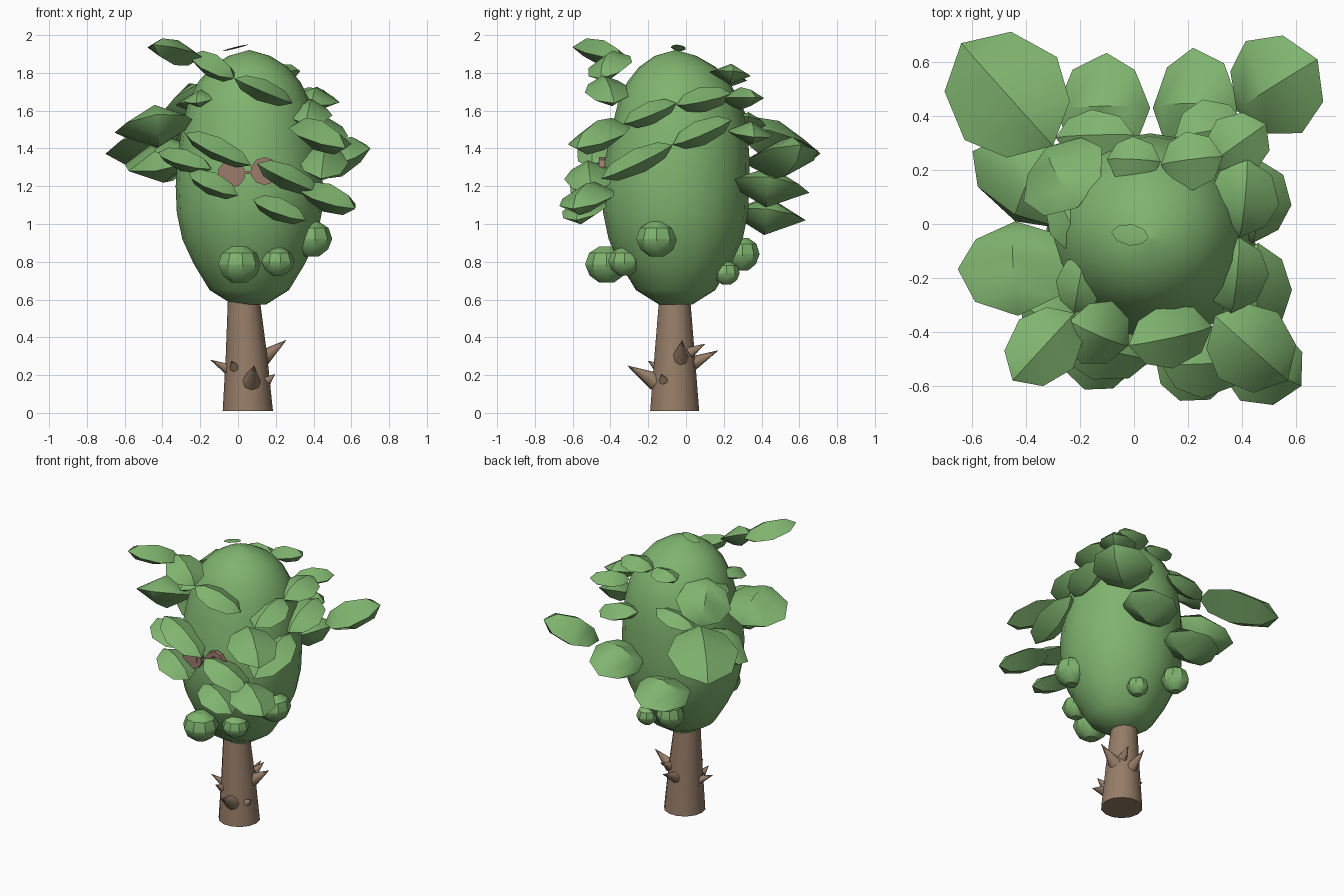
import bpy, bmesh, math
from mathutils import Vector, Matrix

CX, CY = 0.06, -0.055  # crown axis


def material(name, rgb):
    m = bpy.data.materials.new(name)
    m.diffuse_color = (*rgb, 1)
    return m


GREEN = material("leaf green", (0.213, 0.455, 0.158))
BROWN = material("bark brown", (0.305, 0.203, 0.137))
ROSE = material("rosy brown", (0.33, 0.2, 0.15))


def finish(name, bm, mat, angle=35):
    bmesh.ops.recalc_face_normals(bm, faces=bm.faces[:])
    me = bpy.data.meshes.new(name)
    bm.to_mesh(me)
    bm.free()
    me.materials.append(mat)
    ob = bpy.data.objects.new(name, me)
    bpy.context.collection.objects.link(ob)
    bpy.ops.object.select_all(action='DESELECT')
    ob.select_set(True)
    bpy.context.view_layer.objects.active = ob
    bpy.ops.object.shade_smooth_by_angle(angle=math.radians(angle))
    return ob


def lathe(name, rings, mat, n, angle=35):
    """Stacked rings of (x, y, z, radius), capped at both ends."""
    bm = bmesh.new()
    loops = [[bm.verts.new((x + r * math.cos(2 * math.pi * i / n),
                            y + r * math.sin(2 * math.pi * i / n), z)) for i in range(n)]
             for x, y, z, r in rings]
    for a, b in zip(loops, loops[1:]):
        for i in range(n):
            j = (i + 1) % n
            bm.faces.new((a[i], a[j], b[j], b[i]))
    bm.faces.new(loops[0][::-1])
    bm.faces.new(loops[-1])
    return finish(name, bm, mat, angle)


# Egg-shaped crown: height, radius, backward lean
profile = [(0.575, 0.09, 0), (0.65, 0.21, 0), (0.79, 0.295, 0), (0.92, 0.355, 0),
           (1.06, 0.384, 0), (1.2, 0.39, 0), (1.35, 0.381, 0.01), (1.5, 0.36, 0.02),
           (1.64, 0.325, 0.02), (1.75, 0.272, 0.015), (1.83, 0.205, 0.01),
           (1.89, 0.11, 0), (1.92, 0.005, 0)]
lathe("crown", [(CX, CY + s, z, r) for z, r, s in profile], GREEN, 20, 50)

# Tapered trunk
lathe("trunk", [(0.052, -0.06, 0.01, 0.133), (0.045, -0.06, 0.3, 0.11),
                (0.03, -0.06, 0.62, 0.083)], BROWN, 14)


# Thorns: base, tip, base radius
def thorn(base, tip, r):
    base, tip = Vector(base), Vector(tip)
    d = tip - base
    rot = d.to_track_quat('Z', 'Y').to_matrix().to_4x4()
    bm = bmesh.new()
    bmesh.ops.create_cone(bm, cap_ends=True, segments=8, radius1=r, radius2=0.001, depth=d.length,
                          matrix=Matrix.Translation((base + tip) / 2) @ rot)
    finish("thorn", bm, BROWN, 50)


for base, tip, r in [((0.13, -0.03, 0.29), (0.255, -0.02, 0.385), 0.045),
                     ((-0.05, -0.07, 0.23), (-0.145, -0.09, 0.28), 0.03),
                     ((0.07, -0.16, 0.165), (0.085, -0.31, 0.25), 0.05),
                     ((-0.02, -0.15, 0.24), (-0.035, -0.2, 0.275), 0.026),
                     ((0.155, -0.12, 0.17), (0.195, -0.13, 0.205), 0.025),
                     ((0.05, 0.03, 0.26), (0.06, 0.17, 0.33), 0.04),
                     ((0.11, 0.02, 0.32), (0.13, 0.1, 0.365), 0.03)]:
    thorn(base, tip, r)

# Squashed faceted buds around the lower crown
for x, y, z, r, h in [(0.005, -0.42, 0.785, 0.115, 0.095), (0.21, -0.325, 0.80, 0.088, 0.072),
                      (0.39, -0.155, 0.92, 0.108, 0.092), (-0.09, 0.30, 0.84, 0.09, 0.085),
                      (0.15, 0.215, 0.74, 0.07, 0.06)]:
    lathe("bud", [(x, y, z + h * t, r * w) for t, w in
                  ((-1, 0.35), (-0.6, 0.8), (-0.02, 1), (0.05, 1), (0.65, 0.82), (1, 0.35))],
          GREEN, 9, 32)


def leaf(base, tip, width, tilt=0.12, thick=0.25, name="leaf"):
    """Plump leaf with a diamond cross-section, pointed at both ends."""
    base, tip = Vector(base), Vector(tip)
    axis = (tip - base).normalized()
    mid = (base + tip) / 2
    out = Vector((mid.x - CX, mid.y - CY, 0)).normalized()
    up = Vector((0, 0, 1)) + out * tilt
    up = (up - axis * up.dot(axis)).normalized()
    side = axis.cross(up)
    bm = bmesh.new()
    a, b = bm.verts.new(base), bm.verts.new(tip)
    # Four edges: rim, midrib, rim, keel
    edges = [[bm.verts.new(base.lerp(tip, t) + d * (w * width))
              for t, w in ((0.16, 0.68), (0.46, 1.0), (0.82, 0.72))]
             for d in (side * 0.5, up * thick, side * -0.5, up * -thick)]
    for i in range(4):
        e, f = edges[i], edges[(i + 1) % 4]
        bm.faces.new((a, e[0], f[0]))
        bm.faces.new((e[0], e[1], f[1], f[0]))
        bm.faces.new((e[1], e[2], f[2], f[1]))
        bm.faces.new((e[2], b, f[2]))
    finish(name, bm, GREEN, 38)


# Upper front chain
leaf((-0.22, -0.33, 1.87), (-0.45, -0.58, 1.95), 0.27)
leaf((-0.24, -0.36, 1.90), (-0.02, -0.45, 1.77), 0.26)
leaf((-0.02, -0.45, 1.77), (0.29, -0.38, 1.64), 0.24)

# Right side chains
leaf((0.39, -0.05, 1.64), (0.36, -0.33, 1.53), 0.25)
leaf((0.39, -0.05, 1.63), (0.42, 0.24, 1.69), 0.27)
leaf((0.30, -0.34, 1.53), (0.57, -0.58, 1.40), 0.33)
leaf((0.46, -0.07, 1.42), (0.44, -0.45, 1.24), 0.27)
leaf((0.44, -0.07, 1.42), (0.46, 0.24, 1.55), 0.27)
leaf((0.28, 0.22, 1.66), (0.49, 0.37, 1.67), 0.24)
leaf((0.10, 0.22, 1.78), (0.33, 0.25, 1.81), 0.22)
leaf((-0.10, 0.24, 1.76), (0.10, 0.23, 1.78), 0.18)

# Front leaves
leaf((-0.28, -0.42, 1.48), (0.07, -0.50, 1.31), 0.25)
leaf((0.10, -0.52, 1.32), (0.43, -0.50, 1.17), 0.27)
leaf((0.34, -0.45, 1.19), (0.62, -0.60, 1.08), 0.31)
leaf((0.08, -0.50, 1.13), (0.36, -0.58, 1.02), 0.25)
leaf((-0.26, -0.46, 1.27), (0.0, -0.54, 1.15), 0.25)
leaf((-0.42, -0.30, 1.38), (-0.14, -0.42, 1.29), 0.24)

# Large left leaves
leaf((-0.30, 0.29, 1.52), (-0.64, 0.67, 1.34), 0.46)
leaf((-0.32, 0.29, 1.40), (-0.44, 0.01, 1.28), 0.50)
leaf((-0.44, 0.01, 1.45), (-0.43, -0.34, 1.58), 0.44)
leaf((-0.31, 0.29, 1.51), (-0.21, 0.06, 1.74), 0.36, 0.6)

# Back chain descending from right to left
leaf((0.38, 0.42, 1.28), (0.68, 0.61, 1.42), 0.40)
leaf((0.07, 0.43, 1.14), (0.39, 0.44, 1.25), 0.44)
leaf((0.06, 0.43, 1.08), (-0.29, 0.42, 1.00), 0.42)
leaf((-0.29, 0.32, 1.50), (0.0, 0.33, 1.57), 0.20)
leaf((0.15, 0.32, 1.50), (0.42, 0.36, 1.46), 0.25)

# Small tuft leaves on the upper left
leaf((-0.22, -0.33, 1.64), (-0.18, -0.11, 1.69), 0.18)
leaf((-0.18, -0.10, 1.66), (-0.29, 0.12, 1.63), 0.18)

# Sprig on top
leaf((0.055, -0.05, 1.95), (-0.085, -0.03, 1.915), 0.08, 0, 0.06, "top_sprig")


# Round spectacles: flat lens with raised rims, plus bridge
def disc(name, x, y, z, r, depth, n=10):
    bm = bmesh.new()
    bmesh.ops.create_cone(bm, cap_ends=True, segments=n, radius1=r, radius2=r, depth=depth,
                          matrix=Matrix.Translation((x, y, z)) @ Matrix.Rotation(math.pi / 2, 4, 'X'))
    finish(name, bm, ROSE)


for x, z in ((-0.035, 1.265), (0.14, 1.28)):
    disc("spectacle_rim", x, -0.445, z, 0.074, 0.03)
    disc("spectacle_lens", x, -0.460, z, 0.042, 0.01)
bm = bmesh.new()
bmesh.ops.create_cube(bm, size=1, matrix=Matrix.Translation((0.053, -0.45, 1.272))
                      @ Matrix.Diagonal((0.06, 0.014, 0.016, 1)))
finish("spectacle_bridge", bm, ROSE)
